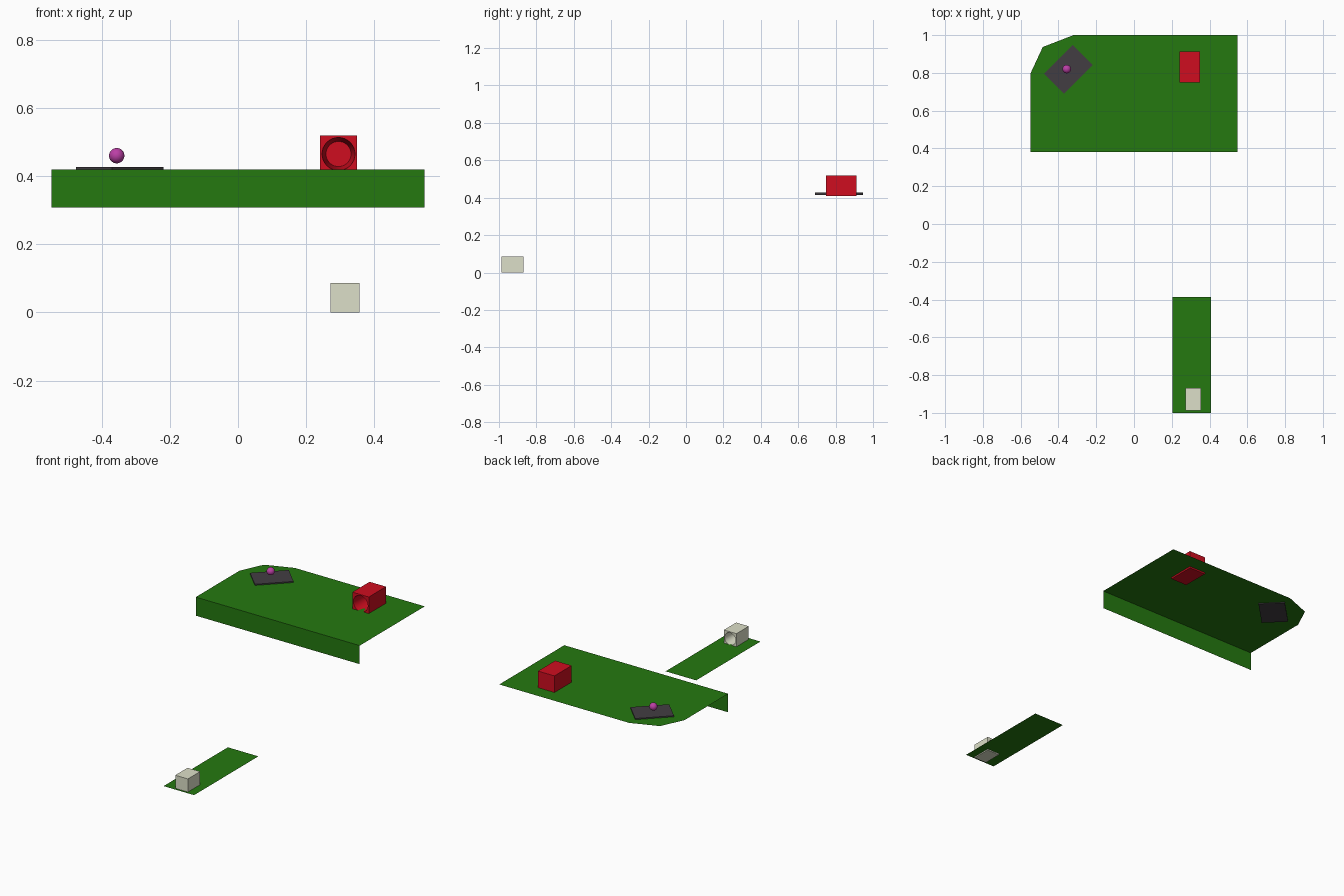
import bpy, bmesh
from math import sin, cos, pi, radians
from mathutils import Matrix

if "Cube" in bpy.data.objects:
    bpy.data.objects.remove(bpy.data.objects["Cube"])


def material(name, rgb):
    m = bpy.data.materials.new(name)
    m.diffuse_color = (*rgb, 1)
    m.use_nodes = True
    m.node_tree.nodes["Principled BSDF"].inputs["Base Color"].default_value = m.diffuse_color
    return m


GREEN = material("grass_green", (0.018, 0.19, 0.005))
RED = material("red", (0.62, 0.004, 0.014))
CREAM = material("cream", (0.72, 0.74, 0.58))
DARK = material("dark_grey", (0.055, 0.048, 0.055))
PINK = material("magenta", (0.5, 0.05, 0.38))


def finish(name, bm, mat):
    me = bpy.data.meshes.new(name)
    bm.to_mesh(me)
    bm.free()
    me.materials.append(mat)
    ob = bpy.data.objects.new(name, me)
    bpy.context.collection.objects.link(ob)
    return ob


def hollow_box(name, centre, size, turn, mat, depth=0.9, sides=32):
    """Box with a tapered round socket sunk into its front (-y) face."""
    w, d, h = (s / 2 for s in size)
    bm = bmesh.new()
    square = [(w, h), (-w, h), (-w, -h), (w, -h)]
    front = [bm.verts.new((x, -d, z)) for x, z in square]
    back = [bm.verts.new((x, d, z)) for x, z in square]

    def ring(r, y):
        return [bm.verts.new((r * cos(pi / 4 + 2 * pi * i / sides), y,
                              r * sin(pi / 4 + 2 * pi * i / sides))) for i in range(sides)]

    mouth = ring(w * 0.88, -d)
    floor = ring(w * 0.67, -d + 2 * d * depth)
    q = sides // 4
    for i in range(4):
        j = (i + 1) % 4
        arc = [mouth[(i * q + k) % sides] for k in range(q, -1, -1)]
        bm.faces.new([front[i], front[j]] + arc)
        bm.faces.new([front[i], front[j], back[j], back[i]])
    bm.faces.new(back)
    for i in range(sides):
        j = (i + 1) % sides
        bm.faces.new([mouth[i], mouth[j], floor[j], floor[i]]).smooth = True
    bm.faces.new(floor)
    bmesh.ops.recalc_face_normals(bm, faces=bm.faces)
    for e in bm.edges:
        e.smooth = e.calc_face_angle(0) < radians(30)
    ob = finish(name, bm, mat)
    ob.location = centre
    ob.rotation_euler.z = turn
    return ob


# Raised lawn with clipped back-left corner and a front fascia
bm = bmesh.new()
outline = [(-0.548, 0.38), (0.547, 0.38), (0.547, 1), (-0.32, 1), (-0.483, 0.937), (-0.548, 0.797)]
deck = [bm.verts.new((x, y, 0.42)) for x, y in outline]
bm.faces.new(deck)
low = [bm.verts.new((x, 0.38, 0.308)) for x in (-0.548, 0.547)]
bm.faces.new([low[0], low[1], deck[1], deck[0]])
finish("raised_lawn", bm, GREEN)

# Lower lawn strip
bm = bmesh.new()
bm.faces.new([bm.verts.new((x, y, 0.007)) for x, y in
              [(0.203, -1), (0.407, -1), (0.407, -0.387), (0.203, -0.387)]])
finish("lower_lawn", bm, GREEN)

# Socketed boxes facing each other
hollow_box("red_box", (0.295, 0.83, 0.465), (0.11, 0.164, 0.11), 0, RED)
hollow_box("cream_box", (0.314, -0.928, 0.043), (0.084, 0.117, 0.086), pi, CREAM)

# Thin mat turned on the raised lawn
bm = bmesh.new()
bmesh.ops.create_cube(bm, size=1, matrix=Matrix.Diagonal((0.215, 0.15, 0.012, 1)))
mat_ob = finish("mat", bm, DARK)
mat_ob.location = (-0.347, 0.818, 0.421)
mat_ob.rotation_euler.z = radians(45)

# Ball hovering over the mat
bm = bmesh.new()
bmesh.ops.create_uvsphere(bm, u_segments=32, v_segments=16, radius=0.0225)
for f in bm.faces:
    f.smooth = True
finish("ball", bm, PINK).location = (-0.356, 0.82, 0.46)
